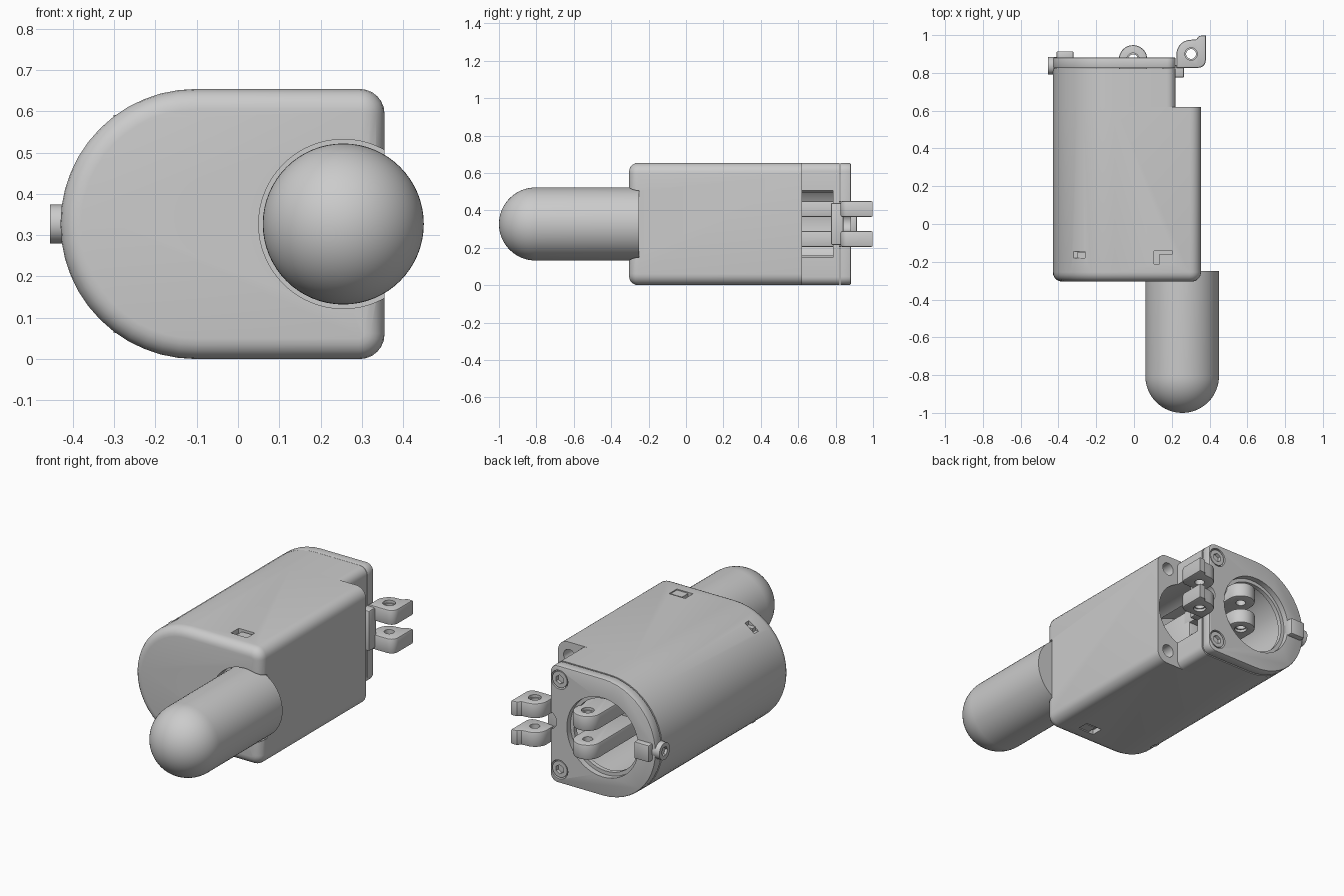
import bpy, bmesh, math
from mathutils import Matrix, Vector

if "Cube" in bpy.data.objects:
    bpy.data.objects.remove(bpy.data.objects["Cube"])

MID = 0.327          # height of the centre line
ARC_X = -0.103       # centre of the rounded side
STEP_X, STEP_Y = 0.22, 0.62


def finish(name, bm, smooth=True):
    bmesh.ops.remove_doubles(bm, verts=bm.verts, dist=1e-5)
    bmesh.ops.recalc_face_normals(bm, faces=bm.faces)
    mesh = bpy.data.meshes.new(name)
    bm.to_mesh(mesh)
    bm.free()
    ob = bpy.data.objects.new(name, mesh)
    bpy.context.collection.objects.link(ob)
    if smooth:
        activate(ob)
        bpy.ops.object.shade_smooth_by_angle(angle=math.radians(30))
    return ob


def activate(ob):
    bpy.ops.object.select_all(action='DESELECT')
    ob.select_set(True)
    bpy.context.view_layer.objects.active = ob


def arc(cx, cy, r, start, end, n):
    angles = [math.radians(start + (end - start) * i / n) for i in range(n + 1)]
    return [(cx + r * math.cos(a), cy + r * math.sin(a)) for a in angles]


def d_profile(right, corner, r=MID):
    """Round on the -x side, two rounded corners on the +x side."""
    pts = arc(ARC_X, MID, r, 90, 270, 24)
    pts += arc(right - corner, MID - r + corner, corner, -90, 0, 6)
    pts += arc(right - corner, MID + r - corner, corner, 0, 90, 6)
    return pts


def prism(name, pts, lo, hi, axis, round_lo=0, round_hi=0, segments=5):
    """Extrude a profile along y or z and round its end edges."""
    bm = bmesh.new()
    place = {'y': lambda a, b, h: (a, h, b), 'z': lambda a, b, h: (a, b, h)}[axis]
    face = bm.faces.new([bm.verts.new(place(a, b, lo)) for a, b in pts])
    ext = bmesh.ops.extrude_face_region(bm, geom=[face], use_keep_orig=True)
    moved = [v for v in ext['geom'] if isinstance(v, bmesh.types.BMVert)]
    bmesh.ops.translate(bm, verts=moved, vec=place(0, 0, hi - lo))
    bmesh.ops.recalc_face_normals(bm, faces=bm.faces)
    k = 'xyz'.index(axis)
    for level, amount in ((lo, round_lo), (hi, round_hi)):
        if amount:
            edges = [e for e in bm.edges
                     if all(abs(v.co[k] - level) < 1e-5 for v in e.verts)]
            bmesh.ops.bevel(bm, geom=edges, offset=amount, segments=segments,
                            profile=0.5, affect='EDGES', clamp_overlap=False)
    return finish(name, bm)


def rod(name, start, end, r, sides=40):
    start, end = Vector(start), Vector(end)
    d = end - start
    turn = Vector((0, 0, 1)).rotation_difference(d).to_matrix().to_4x4()
    bm = bmesh.new()
    bmesh.ops.create_cone(bm, cap_ends=True, segments=sides, radius1=r, radius2=r,
                          depth=d.length,
                          matrix=Matrix.Translation((start + end) / 2) @ turn)
    return finish(name, bm)


def box(name, lo, hi, bevel=0):
    lo, hi = Vector(lo), Vector(hi)
    bm = bmesh.new()
    bmesh.ops.create_cube(bm, size=1, matrix=Matrix.Translation((lo + hi) / 2)
                          @ Matrix.Diagonal((*(hi - lo), 1)))
    if bevel:
        bmesh.ops.bevel(bm, geom=bm.edges[:], offset=bevel, segments=2,
                        profile=0.5, affect='EDGES')
    return finish(name, bm)


def cut(ob, *cutters):
    for c in cutters:
        c.hide_render = True
        mod = ob.modifiers.new("cut", 'BOOLEAN')
        mod.operation, mod.solver, mod.object = 'DIFFERENCE', 'EXACT', c
        activate(ob)
        # keep the cuts ahead of the smoothing modifier
        bpy.ops.object.modifier_move_to_index(modifier=mod.name, index=0)
        bpy.ops.object.modifier_apply(modifier=mod.name)
        bpy.data.objects.remove(c)
    bpy.ops.object.shade_smooth_by_angle(angle=math.radians(30))


def y_rod(name, x, z, y0, y1, r, sides=40):
    return rod(name, (x, y0, z), (x, y1, z), r, sides)


# Main housing, with rounded front rim
body = prism("housing", d_profile(0.355, 0.06), -0.305, STEP_Y, 'y', round_lo=0.05)
cut(body,
    y_rod("nose_seat", 0.255, MID, -0.5, -0.25, 0.205, 64),
    y_rod("main_bore", ARC_X, MID, 0.25, 1, 0.24, 48),
    y_rod("side_bore", 0.155, MID, 0.3, 1, 0.19))

# Screw holes in the step and shallow latch pockets above and below
for s in (1, -1):
    cut(body, y_rod("step_hole", 0.285, MID + s * 0.25, 0.45, 0.7, 0.036, 24))
    for x, y, w, h, z in ((0.155, -0.178, 0.05, 0.034, 0.325),
                          (-0.29, -0.163, 0.03, 0.018, 0.268)):
        zs = sorted((MID + s * (z - 0.025), MID + s * (z + 0.04)))
        cut(body, box("latch_pocket", (x - w, y - h, zs[0]), (x + w, y + h, zs[1])))
        # latch tongue inside each pocket
        zt = sorted((MID + s * (z - 0.03), MID + s * (z - 0.004)))
        box("latch_tongue", (x - w * 0.4, y - h, zt[0]), (x + w, y + h * 0.6, zt[1]))

# Narrower rear section with the side window
rear = prism("rear_housing", d_profile(STEP_X, 0.045), STEP_Y, 0.822, 'y')
cut(rear,
    y_rod("main_bore", ARC_X, MID, 0.5, 1, 0.24, 48),
    y_rod("side_bore", 0.155, MID, 0.5, 0.785, 0.19))

# Back plate with stepped opening and edge notch
plate = prism("back_plate", d_profile(STEP_X, 0.045, MID - 0.001), 0.826, 0.882, 'y',
              round_lo=0.004, round_hi=0.008, segments=2)
cut(plate,
    y_rod("opening", ARC_X, MID, 0.7, 1, 0.2, 64),
    y_rod("opening_rim", ARC_X, MID, 0.85, 1, 0.22, 64),
    y_rod("edge_notch", STEP_X + 0.01, MID + 0.01, 0.7, 1, 0.05, 32))

# Plate screws, sunk into their seats
for s in (1, -1):
    x, z = 0.163, MID + s * 0.25
    cut(plate, y_rod("screw_seat", x, z, 0.85, 1, 0.052))
    screw = y_rod("plate_screw", x, z, 0.84, 0.879, 0.045)
    cut(screw, y_rod("screw_socket", x, z, 0.86, 1, 0.025, 6))

# Side screw and the tab beside it
knob = rod("side_screw", (-0.455, 0.838, MID), (-0.41, 0.838, MID), 0.047)
cut(knob, rod("side_socket", (-0.5, 0.838, MID), (-0.44, 0.838, MID), 0.026, 6))
box("side_tab", (-0.41, 0.86, 0.28), (-0.32, 0.914, 0.374), 0.006)

# Rounded nose cylinder
bm = bmesh.new()
outline = [(0, -0.25), (0.195, -0.25)] + arc(0, -0.805, 0.195, 0, -90, 16)
verts = [bm.verts.new((r, y, 0)) for r, y in outline]
edges = [bm.edges.new(pair) for pair in zip(verts, verts[1:])]
bmesh.ops.spin(bm, geom=verts + edges, cent=(0, 0, 0), axis=(0, 1, 0),
               angle=math.tau, steps=64)
bmesh.ops.translate(bm, verts=bm.verts, vec=(0.255, 0, MID))
finish("nose_cylinder", bm)

# Outer and inner lug pairs
outer = [(0.225, 0.827)] + arc(0.34, 0.867, 0.04, -90, 0, 5)
outer += [(0.38, 0.998), (0.345, 0.996), (0.33, 0.978)]
outer += arc(0.30, 0.90, 0.075, 90, 180, 8)
inner = arc(-0.005, 0.872, 0.075, 0, 180, 16) + [(-0.08, 0.5), (0.07, 0.5)]
for s in (1, -1):
    z0, z1 = sorted((MID + s * 0.038, MID + s * 0.122))
    for name, pts, x, y in (("outer_lug", outer, 0.302, 0.90),
                            ("inner_lug", inner, -0.005, 0.872)):
        lug = prism(name, pts, z0, z1, 'z', 0.008, 0.008, 2)
        cut(lug, rod("pin_hole", (x, y, z0 - 0.1), (x, y, z1 + 0.1), 0.026, 24))
        outer_z = max(z1, z0) if s > 0 else z0
        sink = rod("pin_sink", (x, y, outer_z - s * 0.015),
                   (x, y, outer_z + s * 0.1), 0.033, 24)
        cut(lug, sink)

# Links that carry the lugs inside the housing
box("outer_lug_link", (0.15, 0.775, 0.215), (0.265, 0.842, 0.44), 0.008)
box("inner_lug_link", (-0.08, 0.22, 0.21), (0.07, 0.54, 0.445), 0.01)
